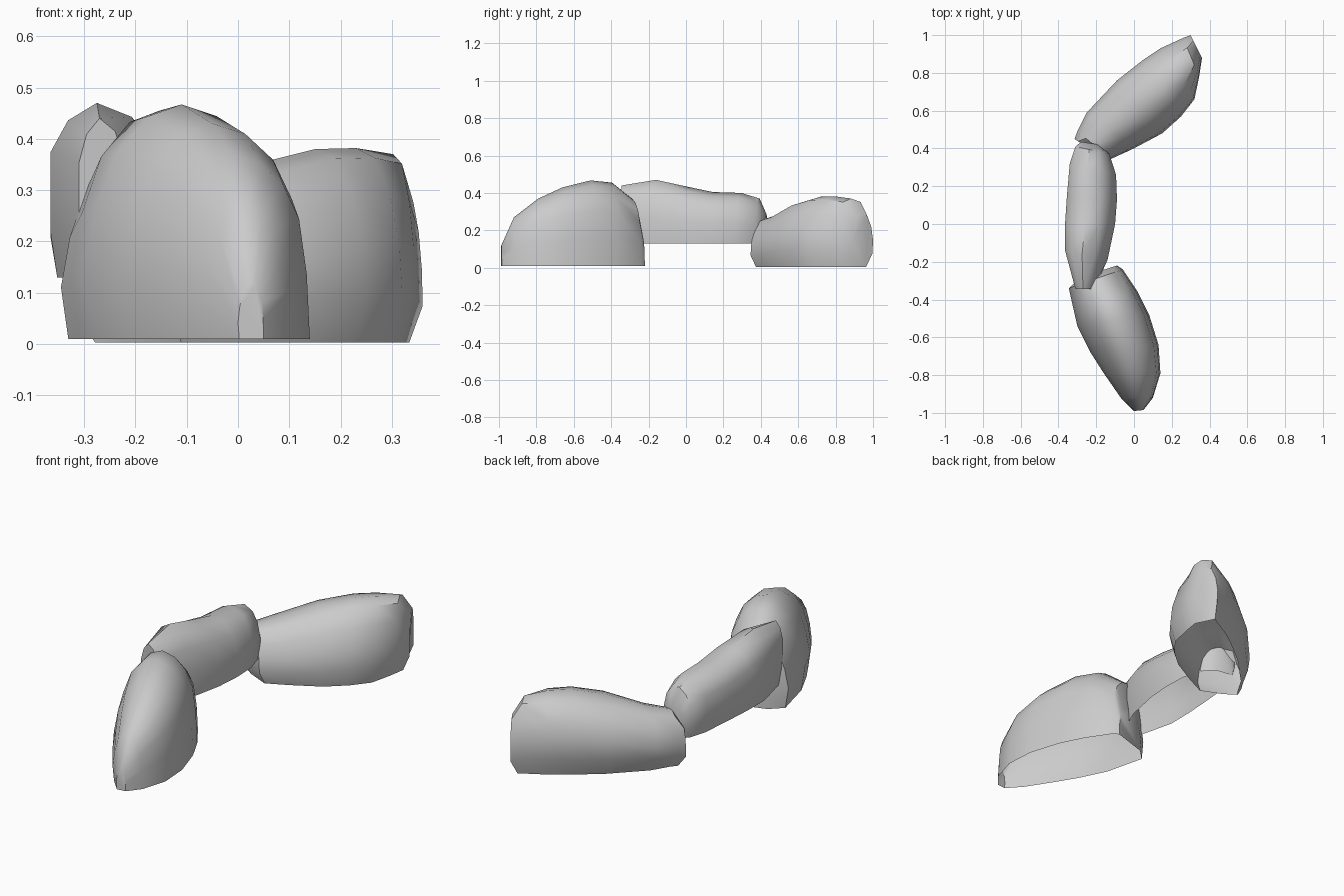
import bpy, bmesh, math
from mathutils import Vector

if "Cube" in bpy.data.objects:
    bpy.data.objects.remove(bpy.data.objects["Cube"])


def make_rock(name, base, pull, arch, sections):
    """Loft an open-bottomed arch through sections (left x, y, right x, y, top z)."""
    bm = bmesh.new()
    n = len(sections)
    cx = sum(s[0] + s[2] for s in sections) / (2 * n)
    cy = sum(s[1] + s[3] for s in sections) / (2 * n)
    centre = Vector((cx, cy, base))
    rings = []
    for lx, ly, rx, ry, top in sections:
        ring = []
        for t, h in arch:
            p = Vector((lx + (rx - lx) * t, ly + (ry - ly) * t, base + (top - base) * h))
            if h == 0:
                p = centre + (p - centre) * pull   # tuck the rim inward
            ring.append(bm.verts.new(p))
        rings.append(ring)
    for a, b in zip(rings, rings[1:]):
        for i in range(len(arch) - 1):
            bm.faces.new((a[i], b[i], b[i + 1], a[i + 1]))
    bm.faces.new(rings[0])
    bm.faces.new(rings[-1][::-1])
    bmesh.ops.recalc_face_normals(bm, faces=bm.faces[:])
    # the shell is open, so make sure the normals face outward
    bm.normal_update()
    top_face = max(bm.faces, key=lambda f: f.calc_center_median().z)
    if top_face.normal.z < 0:
        bmesh.ops.reverse_faces(bm, faces=bm.faces[:])
    mesh = bpy.data.meshes.new(name)
    bm.to_mesh(mesh)
    bm.free()
    obj = bpy.data.objects.new(name, mesh)
    bpy.context.collection.objects.link(obj)
    bpy.ops.object.select_all(action='DESELECT')
    obj.select_set(True)
    bpy.context.view_layer.objects.active = obj
    bpy.ops.object.shade_smooth_by_angle(angle=math.radians(40))
    return obj


# Front rock, tallest near its inner end
make_rock("front_rock", 0.01, 1.0,
    [(.05, 0), (0, .28), (.06, .55), (.17, .8), (.33, .95), (.5, 1),
     (.68, .95), (.83, .83), (.93, .65), (.98, .35), (1, 0)],
    [(.00, -.99, .05, -.985, .12),
     (-.07, -.92, .10, -.92, .27),
     (-.16, -.79, .14, -.79, .37),
     (-.23, -.68, .13, -.64, .43),
     (-.30, -.54, .08, -.48, .467),
     (-.325, -.43, .02, -.36, .455),
     (-.345, -.34, -.06, -.24, .37),
     (-.28, -.28, -.09, -.22, .20)])

# Middle rock, raised and resting between the other two
make_rock("middle_rock", 0.13, 0.97,
    [(.04, 0), (0, .25), (0, .72), (.15, .9), (.4, 1),
     (.7, .92), (.88, .75), (1, .4), (.98, 0)],
    [(-.31, -.345, -.21, -.345, .44),
     (-.365, -.14, -.14, -.19, .47),
     (-.365, 0, -.10, 0, .435),
     (-.355, .15, -.09, .13, .405),
     (-.34, .32, -.095, .26, .40),
     (-.31, .41, -.13, .37, .37),
     (-.28, .435, -.18, .42, .29)])

# Back rock, angled away to the right
make_rock("back_rock", 0.003, 0.92,
    [(.10, 0), (.03, .25), (0, .5), (.08, .75), (.25, .95), (.5, 1),
     (.7, .95), (.87, .75), (.97, .5), (1, .25), (.97, 0)],
    [(-.315, .45, -.24, .40, .20),
     (-.30, .49, -.12, .345, .26),
     (-.25, .59, 0, .40, .285),
     (-.09, .76, .15, .48, .35),
     (.05, .87, .25, .57, .38),
     (.14, .93, .32, .66, .382),
     (.26, .985, .345, .78, .37),
     (.30, 1.0, .36, .88, .29)])
